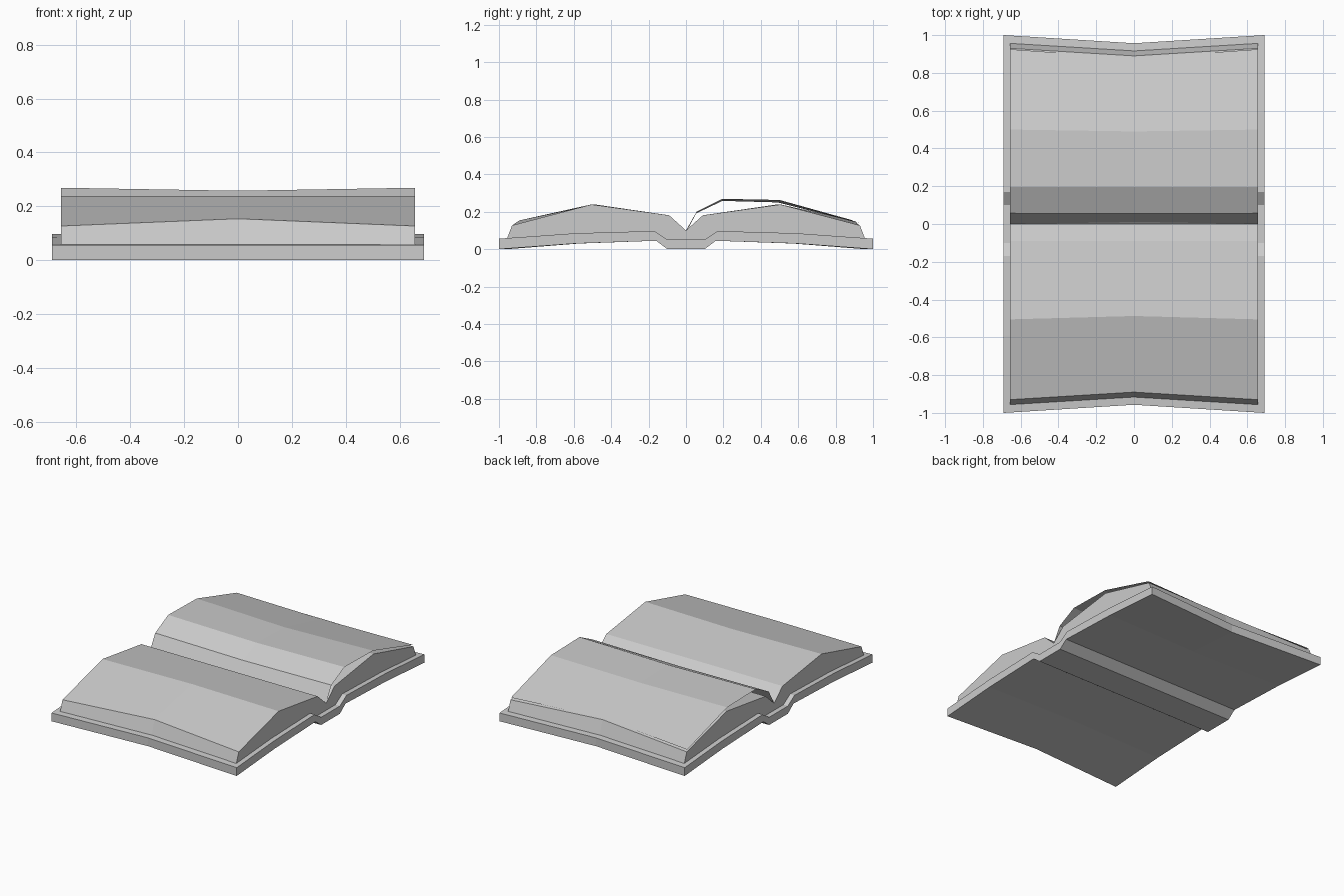
import bpy

if "Cube" in bpy.data.objects:
    bpy.data.objects.remove(bpy.data.objects["Cube"])


def loft(name, stations, closed=True):
    """Bridge matching (y, z) profiles placed at successive x positions."""
    n = len(stations[0][1])
    verts = [(x, y, z) for x, prof in stations for y, z in prof]
    faces = []
    for s in range(len(stations) - 1):
        for i in range(n if closed else n - 1):
            j = (i + 1) % n
            a, b = s * n, (s + 1) * n
            faces.append((a + i, a + j, b + j, b + i))
    if closed:
        faces.append(tuple(reversed(range(n))))
        faces.append(tuple(range(len(verts) - n, len(verts))))
    me = bpy.data.meshes.new(name)
    me.from_pydata(verts, [], faces)
    ob = bpy.data.objects.new(name, me)
    bpy.context.collection.objects.link(ob)
    return ob


def both_sides(half):
    """Mirror a half outline (outer edge to centre) across y = 0."""
    left = [(-y, z) for y, z in half]
    right = [(y, z) for y, z in reversed(half) if y > 0]
    return left + right


def outline(top, bottom):
    """Closed profile running along the bottom, then back over the top."""
    return both_sides(bottom) + both_sides(top)[::-1]


# Cover: thin hinged board, its outer edges pulled in at mid-length
def cover_profile(edge, mid):
    return outline([(edge, .056), (mid, .085), (.17, .097), (.10, .052)],
                   [(edge, 0), (mid, .030), (.16, .045), (.10, 0)])


end = cover_profile(1.0, .59)
loft("cover", [(-.69, end), (0, cover_profile(.957, .575)), (.69, end)])


# Page block: two arched stacks meeting in the gutter
def page_profile(base, lip, lip_z, crest):
    return outline([(lip, lip_z), (crest, .239), (.09, .181), (0, .10)],
                   [(base, .057), (.59, .085), (.17, .097), (.10, .052)])


end = page_profile(.957, .93, .127, .505)
loft("page_block", [(-.657, end),
                    (0, page_profile(.917, .89, .154, .487)),
                    (.657, end)])

# Loose leaf: a single sheet lifting off the back stack
end = [(0, .10), (.057, .20), (.195, .269), (.50, .263), (.925, .140)]
middle = [(0, .09), (.055, .192), (.195, .258), (.49, .250), (.878, .158)]
loft("loose_leaf", [(-.657, end), (0, middle), (.657, end)], closed=False)

# Face normals outward, leaf facing up
for ob in bpy.context.collection.objects:
    if ob.name == "loose_leaf":
        if ob.data.polygons[2].normal.z < 0:
            ob.data.flip_normals()
    else:
        top = max(ob.data.polygons, key=lambda p: p.center.z)
        if top.normal.z < 0:
            ob.data.flip_normals()
